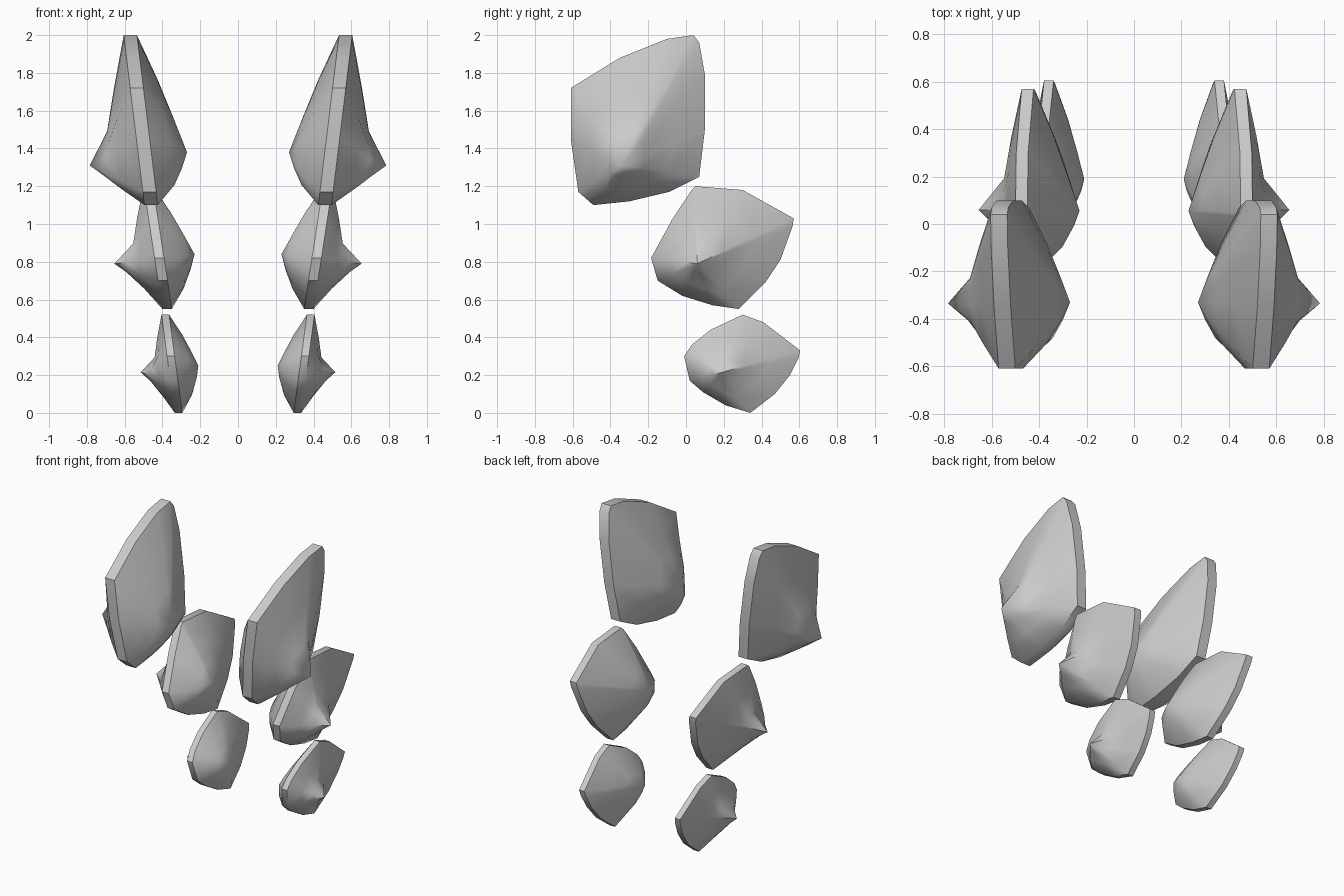
import bpy, bmesh, math
from mathutils import Vector

if "Cube" in bpy.data.objects:
    bpy.data.objects.remove(bpy.data.objects["Cube"])


def shard(name, outline, x_low, x_high, half, inner, outer, dip):
    """Lens-like plate: side outline in (y, z), a cone to the inside, a spike to the outside."""
    zs = [p[1] for p in outline]
    z0, z1 = min(zs), max(zs)
    bm = bmesh.new()

    def centre(z):
        return x_low + (x_high - x_low) * (z - z0) / (z1 - z0)

    def ring(tip, t, side, bulge, sink):
        verts = []
        for y, z in outline:
            base = Vector((centre(z) + side * half, y, z))
            p = base.lerp(Vector(tip), t)
            d = Vector((y - tip[1], z - tip[2])).normalized()
            # the front and lower parts swell, the upper and rear parts sink
            up_back = min(1, max(0, d.x) + max(0, d.y))
            p.x += side * (bulge * (1 - up_back * 0.7) - sink * up_back)
            verts.append(bm.verts.new(p))
        return verts

    def bridge(a, b):
        n = len(a)
        for i in range(n):
            j = (i + 1) % n
            bm.faces.new((a[i], a[j], b[j], b[i]))

    rims = []
    for tip, side, steps in (
            (inner, -1, ((0, 0, 0), (0.38, 0.03, 0), (0.7, 0.02, 0))),
            (outer, 1, ((0, 0, 0), (0.4, 0.004, dip * 0.5), (0.74, 0, dip)))):
        rings = [ring(tip, t, side, b, s) for t, b, s in steps]
        for a, b in zip(rings, rings[1:]):
            bridge(a, b)
        apex = bm.verts.new(tip)
        last = rings[-1]
        for i in range(len(last)):
            bm.faces.new((last[i], last[(i + 1) % len(last)], apex))
        rims.append(rings[0])
    bridge(*rims)

    bmesh.ops.recalc_face_normals(bm, faces=bm.faces)
    mesh = bpy.data.meshes.new(name)
    bm.to_mesh(mesh)
    bm.free()
    ob = bpy.data.objects.new(name, mesh)
    bpy.context.collection.objects.link(ob)
    # the other side is a mirror image
    ob.modifiers.new("mirror", 'MIRROR').use_axis = (True, False, False)
    bpy.context.view_layer.objects.active = ob
    ob.select_set(True)
    bpy.ops.object.shade_smooth_by_angle(angle=math.radians(40))
    ob.select_set(False)


# Top pair, largest
shard("upper_shard",
      [(-0.61, 1.72), (-0.35, 1.88), (-0.1, 1.98), (0.04, 2.0), (0.07, 1.96),
       (0.1, 1.79), (0.1, 1.5), (0.07, 1.25), (-0.09, 1.17), (-0.3, 1.12),
       (-0.49, 1.10), (-0.57, 1.17), (-0.61, 1.45)],
      0.46, 0.57, 0.035, (0.27, -0.33, 1.38), (0.785, -0.335, 1.31), 0.045)

# Middle pair
shard("middle_shard",
      [(0.05, 1.20), (0.30, 1.18), (0.57, 1.03), (0.565, 0.99), (0.50, 0.81),
       (0.42, 0.69), (0.28, 0.55), (0.14, 0.57), (-0.02, 0.62), (-0.15, 0.70),
       (-0.185, 0.82), (-0.07, 1.03), (0.03, 1.18)],
      0.375, 0.475, 0.025, (0.23, 0.055, 0.84), (0.655, 0.06, 0.79), 0.06)

# Bottom pair, smallest
shard("lower_shard",
      [(0.30, 0.52), (0.41, 0.48), (0.605, 0.33), (0.595, 0.29), (0.55, 0.20),
       (0.47, 0.10), (0.34, 0.0), (0.21, 0.04), (0.09, 0.11), (0.02, 0.17),
       (-0.01, 0.30), (0.03, 0.36), (0.13, 0.44)],
      0.315, 0.385, 0.02, (0.21, 0.19, 0.25), (0.515, 0.19, 0.215), 0.045)
